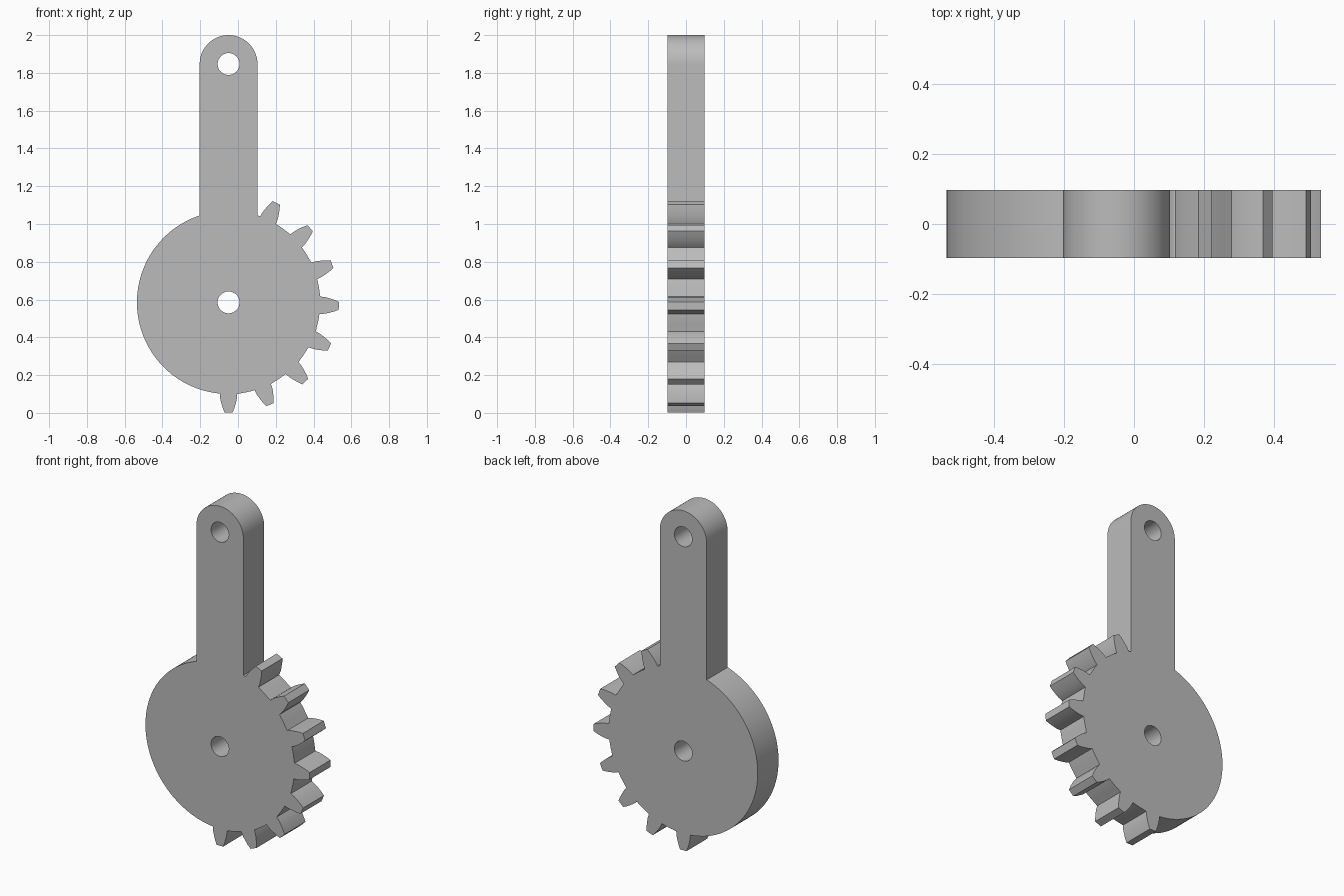
import bpy
import bmesh
from math import sin, cos, asin, acos, radians, pi
from mathutils import Matrix, Vector

cube = bpy.data.objects.get("Cube")
if cube:
    bpy.data.objects.remove(cube)

HUB = Vector((-0.05, 0.585))      # gear centre
ROOT = 0.485                      # disc radius
ARM_R, ARM_TOP = 0.153, 1.262     # arm half width, height of its end above the hub
HOLE_R = 0.058
HALF_DEPTH = 0.097
TEETH, PITCH = 8, radians(22.05)
# tooth flank as (radius, half width), root to tip
FLANK = [(ROOT, 0.046), (0.51, 0.044), (0.535, 0.038), (0.562, 0.03), (0.584, 0.021)]


def arc(radius, start, end, centre=(0, 0), steps=24):
    """Points along an arc about the hub or another centre."""
    c = Vector(centre)
    angles = [start + (end - start) * i / steps for i in range(steps + 1)]
    return [c + Vector((cos(a), sin(a))) * radius for a in angles]


def tooth(angle):
    """Tooth outline, lower flank out and upper flank back."""
    def place(r, w):
        return Vector((r * cos(angle) - w * sin(angle), r * sin(angle) + w * cos(angle)))
    return [place(r, -w) for r, w in FLANK] + [place(r, w) for r, w in reversed(FLANK)]


# Toothed side, arm with rounded end, then the plain side of the disc
root_half = asin(FLANK[0][1] / ROOT)
arm_angle = acos(ARM_R / ROOT)
outline = []
for i in range(TEETH):
    angle = -pi / 2 + i * PITCH
    outline += tooth(angle)
    gap_end = angle + PITCH - root_half if i < TEETH - 1 else arm_angle
    outline += arc(ROOT, angle + root_half, gap_end, steps=4)[1:]
outline += arc(ARM_R, 0, pi, (0, ARM_TOP), 48)
outline += arc(ROOT, pi - arm_angle, 1.5 * pi - root_half, steps=72)

holes = [arc(HOLE_R, 0, 2 * pi, (0, h), 48)[:-1] for h in (0, ARM_TOP)]

# Filled flat profile with holes, extruded to full depth
curve = bpy.data.curves.new("lever_profile", "CURVE")
curve.dimensions = "2D"
curve.fill_mode = "BOTH"
curve.extrude = HALF_DEPTH
for loop in [outline] + holes:
    spline = curve.splines.new("POLY")
    spline.points.add(len(loop) - 1)
    for point, p in zip(spline.points, loop):
        point.co = (*(p + HUB), 0, 1)
    spline.use_cyclic_u = True

helper = bpy.data.objects.new("profile_helper", curve)
bpy.context.collection.objects.link(helper)
bpy.context.view_layer.update()
mesh = bpy.data.meshes.new_from_object(
    helper.evaluated_get(bpy.context.evaluated_depsgraph_get()))
bpy.data.objects.remove(helper)

# Stand the plate upright and weld the caps to the rim
bm = bmesh.new()
bm.from_mesh(mesh)
bmesh.ops.transform(bm, matrix=Matrix.Rotation(pi / 2, 4, "X"), verts=bm.verts)
bmesh.ops.remove_doubles(bm, verts=bm.verts, dist=0.0005)
bmesh.ops.recalc_face_normals(bm, faces=bm.faces)
bm.to_mesh(mesh)
bm.free()

steel = bpy.data.materials.new("plain_grey")
steel.use_nodes = True
steel.diffuse_color = (0.5, 0.5, 0.5, 1)
steel.node_tree.nodes["Principled BSDF"].inputs["Base Color"].default_value = (0.5, 0.5, 0.5, 1)
mesh.materials.clear()
mesh.materials.append(steel)

lever = bpy.data.objects.new("toothed_lever", mesh)
bpy.context.collection.objects.link(lever)
bpy.ops.object.select_all(action="DESELECT")
lever.select_set(True)
bpy.context.view_layer.objects.active = lever
bpy.ops.object.shade_smooth_by_angle(angle=radians(30))
